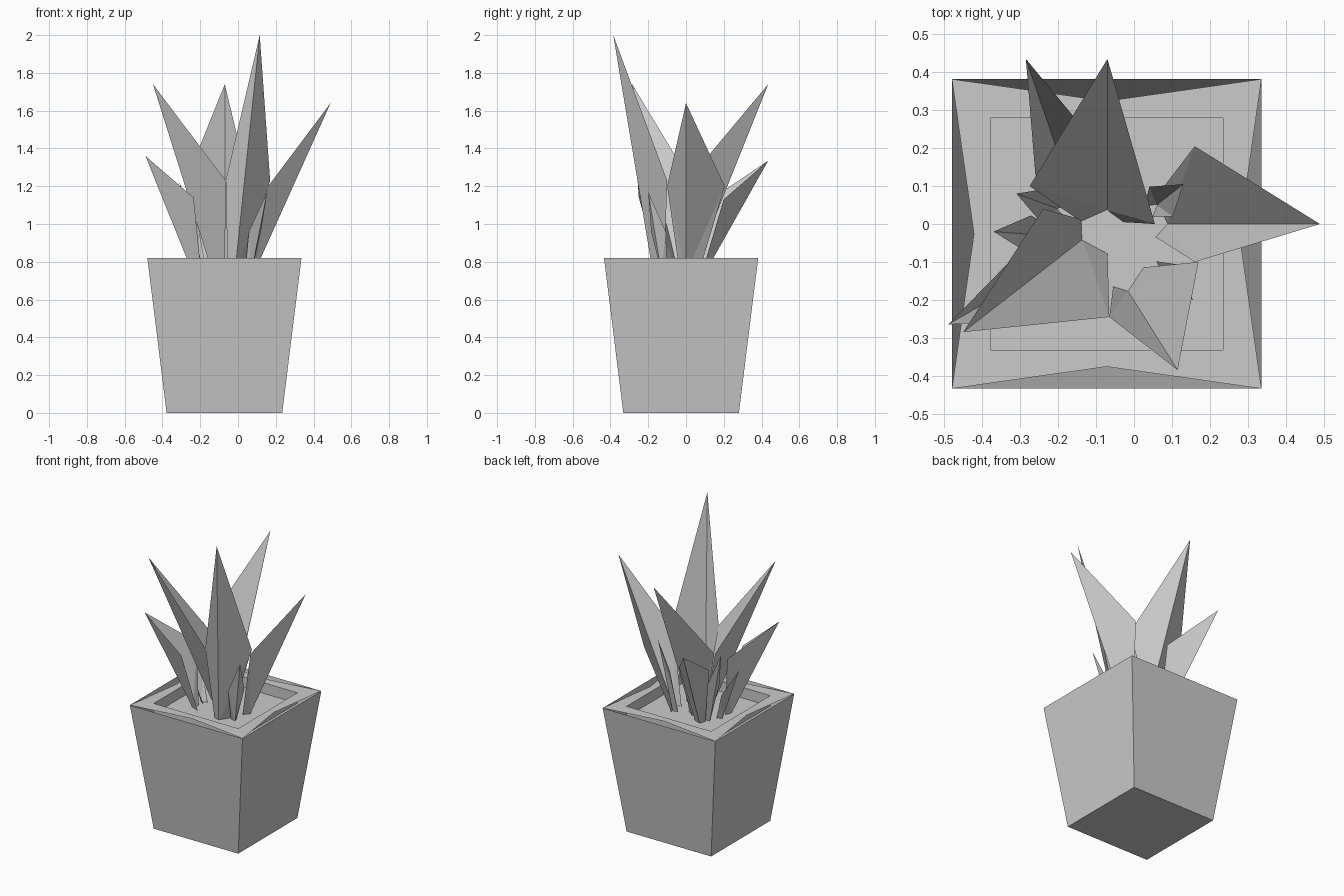
import bpy
from mathutils import Vector

cube = bpy.data.objects.get("Cube")
if cube:
    bpy.data.objects.remove(cube, do_unlink=True)

grey = bpy.data.materials.new("plain_grey")
grey.use_nodes = True
GREY = (0.6, 0.6, 0.6, 1.0)
grey.diffuse_color = GREY
grey.node_tree.nodes["Principled BSDF"].inputs["Base Color"].default_value = GREY


def add_mesh(name, verts, faces):
    mesh = bpy.data.meshes.new(name)
    mesh.from_pydata([tuple(v) for v in verts], [], faces)
    mesh.materials.append(grey)
    obj = bpy.data.objects.new(name, mesh)
    bpy.context.collection.objects.link(obj)
    return obj


CX, CY = -0.072, -0.026      # pot centre
TOP, SOIL = 0.82, 0.75       # rim and soil heights
OUTER, INNER, NOTCH = 0.408, 0.306, 0.35
SIDES = [(-1, -1), (1, -1), (1, 1), (-1, 1)]


def square(half, z):
    return [(CX + sx * half, CY + sy * half, z) for sx, sy in SIDES]


def band(a, b):
    return [(a + i, a + (i + 1) % 4, b + (i + 1) % 4, b + i) for i in range(4)]


# Tapered pot shell, open at the top
add_mesh("pot", square(INNER, 0) + square(OUTER, TOP),
         [(3, 2, 1, 0)] + band(0, 4))

# Flat rim: edge midpoints pulled inward, leaving a thin gap on each side
mids = [(CX + dx * NOTCH, CY + dy * NOTCH, TOP)
        for dx, dy in ((0, -1), (1, 0), (0, 1), (-1, 0))]
rim_faces = []
for i in range(4):
    j = (i + 1) % 4
    rim_faces += [(i, 4 + i, 8 + i), (4 + i, j, 8 + j), (4 + i, 8 + j, 8 + i)]
add_mesh("rim", square(OUTER, TOP) + mids + square(INNER, TOP), rim_faces)

# Sunken soil bed with upright sides
add_mesh("soil_bed", square(INNER, TOP) + square(INNER, SOIL),
         [(4, 5, 6, 7)] + [f[::-1] for f in band(0, 4)])


# Leaf: folded sheet with a straight keel and two wide points
def leaf(name, tip, keel, left, right):
    tip, left, right = Vector(tip), Vector(left), Vector(right)
    keel = Vector((keel[0], keel[1], SOIL - 0.01))
    out = Vector((tip.x - keel.x, tip.y - keel.y, 0)).normalized()

    def foot(edge):
        side = Vector((edge.x - keel.x, edge.y - keel.y, 0))
        side -= out * side.dot(out)
        return keel + side * 0.33 - out * 0.03

    add_mesh(name, [tip, keel, left, right, foot(left), foot(right)],
             [(0, 2, 1), (0, 1, 3), (1, 2, 4), (1, 5, 3)])


leaf("front_leaf", (0.115, -0.385, 2.0), (-0.017, -0.175),
     (-0.065, -0.245, 1.23), (0.17, -0.10, 1.23))
leaf("left_leaf", (0.49, 0.0, 1.64), (0.085, 0.0),
     (0.16, -0.10, 1.2), (0.16, 0.205, 1.2))
leaf("back_leaf", (-0.07, 0.435, 1.74), (-0.07, 0.035),
     (0.055, 0.0, 1.22), (-0.275, 0.10, 1.23))
leaf("right_leaf", (-0.45, -0.285, 1.74), (-0.135, -0.04),
     (-0.24, 0.04, 1.2), (-0.065, -0.245, 1.23))
leaf("back_right_leaf", (-0.285, 0.435, 1.335), (-0.17, 0.10),
     (-0.09, 0.20, 1.13), (-0.26, 0.13, 1.13))
leaf("low_right_leaf", (-0.49, -0.265, 1.36), (-0.24, -0.12),
     (-0.27, -0.04, 1.14), (-0.235, -0.25, 1.14))

# Small shoots between the large leaves
SHOOTS = [((0.13, 0.105, 1.22), (0.06, 0.05)),
          ((-0.37, -0.02, 1.10), (-0.24, -0.03)),
          ((-0.31, 0.08, 1.22), (-0.20, 0.04)),
          ((0.155, -0.20, 1.17), (0.07, -0.13))]
for i, (tip, base) in enumerate(SHOOTS):
    b = Vector((base[0], base[1], SOIL))
    t = Vector(tip)
    out = Vector((t.x - b.x, t.y - b.y, 0)).normalized()
    across = Vector((-out.y, out.x, 0)) * 0.05
    mid = b.lerp(t, 0.5) - out * 0.03
    leaf(f"shoot_{i + 1}", tip, base, mid + across, mid - across)
